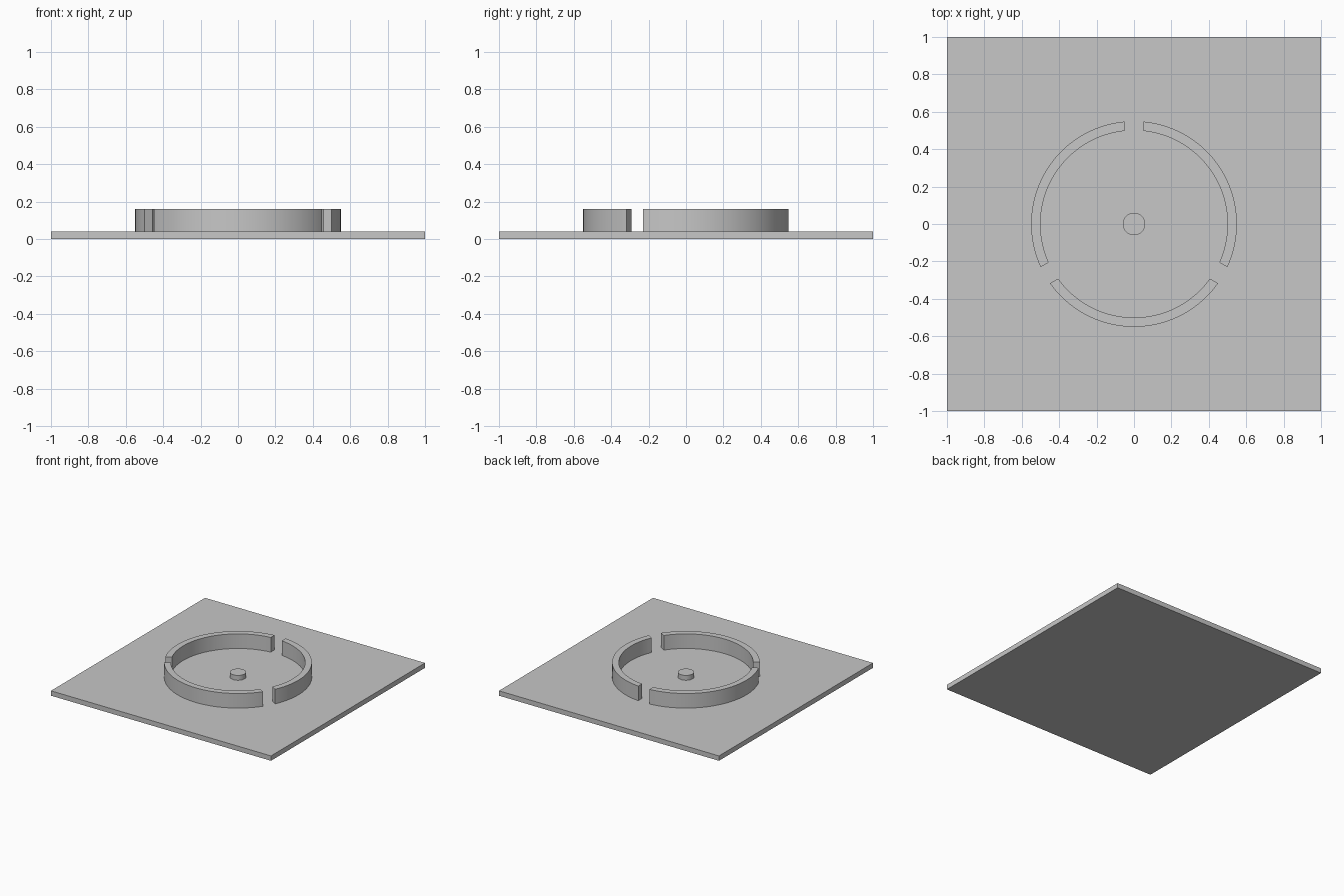
import bpy, bmesh, math

if "Cube" in bpy.data.objects:
    bpy.data.objects.remove(bpy.data.objects["Cube"])

PLATE_TOP = 0.04
RING_TOP = 0.16
PIN_TOP = 0.08
R_OUT, R_IN = 0.55, 0.50
HALF_GAP = 0.05
STEPS = 40

grey = bpy.data.materials.new("light_grey")
grey.diffuse_color = (0.57, 0.57, 0.57, 1)
grey.use_nodes = True
grey.node_tree.nodes["Principled BSDF"].inputs["Base Color"].default_value = grey.diffuse_color


def extrude_outline(name, points, z0, z1, smooth=False):
    """Make a solid by lifting a flat outline from z0 to z1."""
    bm = bmesh.new()
    face = bm.faces.new([bm.verts.new((x, y, z0)) for x, y in points])
    lifted = bmesh.ops.extrude_face_region(bm, geom=[face], use_keep_orig=True)
    top = [g for g in lifted["geom"] if isinstance(g, bmesh.types.BMVert)]
    bmesh.ops.translate(bm, verts=top, vec=(0, 0, z1 - z0))
    bmesh.ops.recalc_face_normals(bm, faces=bm.faces[:])
    mesh = bpy.data.meshes.new(name)
    bm.to_mesh(mesh)
    bm.free()
    mesh.materials.append(grey)
    obj = bpy.data.objects.new(name, mesh)
    bpy.context.collection.objects.link(obj)
    if smooth:
        bpy.ops.object.select_all(action="DESELECT")
        obj.select_set(True)
        bpy.context.view_layer.objects.active = obj
        bpy.ops.object.shade_smooth_by_angle(angle=math.radians(30))
    return obj


def arc(radius, start, end):
    """Arc points, trimmed so that the gaps have parallel sides."""
    trim = math.asin(HALF_GAP / radius)
    a, b = start + trim, end - trim
    return [(radius * math.cos(a + (b - a) * i / STEPS),
             radius * math.sin(a + (b - a) * i / STEPS)) for i in range(STEPS + 1)]


# Square base plate
extrude_outline("base_plate", [(-1, -1), (1, -1), (1, 1), (-1, 1)], 0, PLATE_TOP)

# Three ring walls separated by slots
for k in range(3):
    start = math.radians(90 + 120 * k)
    end = start + math.radians(120)
    outline = arc(R_OUT, start, end) + arc(R_IN, start, end)[::-1]
    extrude_outline(f"ring_wall_{k + 1}", outline, PLATE_TOP, RING_TOP, True)

# Short centre pin
circle = [(0.06 * math.cos(math.tau * i / 48), 0.06 * math.sin(math.tau * i / 48))
          for i in range(48)]
extrude_outline("centre_pin", circle, PLATE_TOP, PIN_TOP, True)
